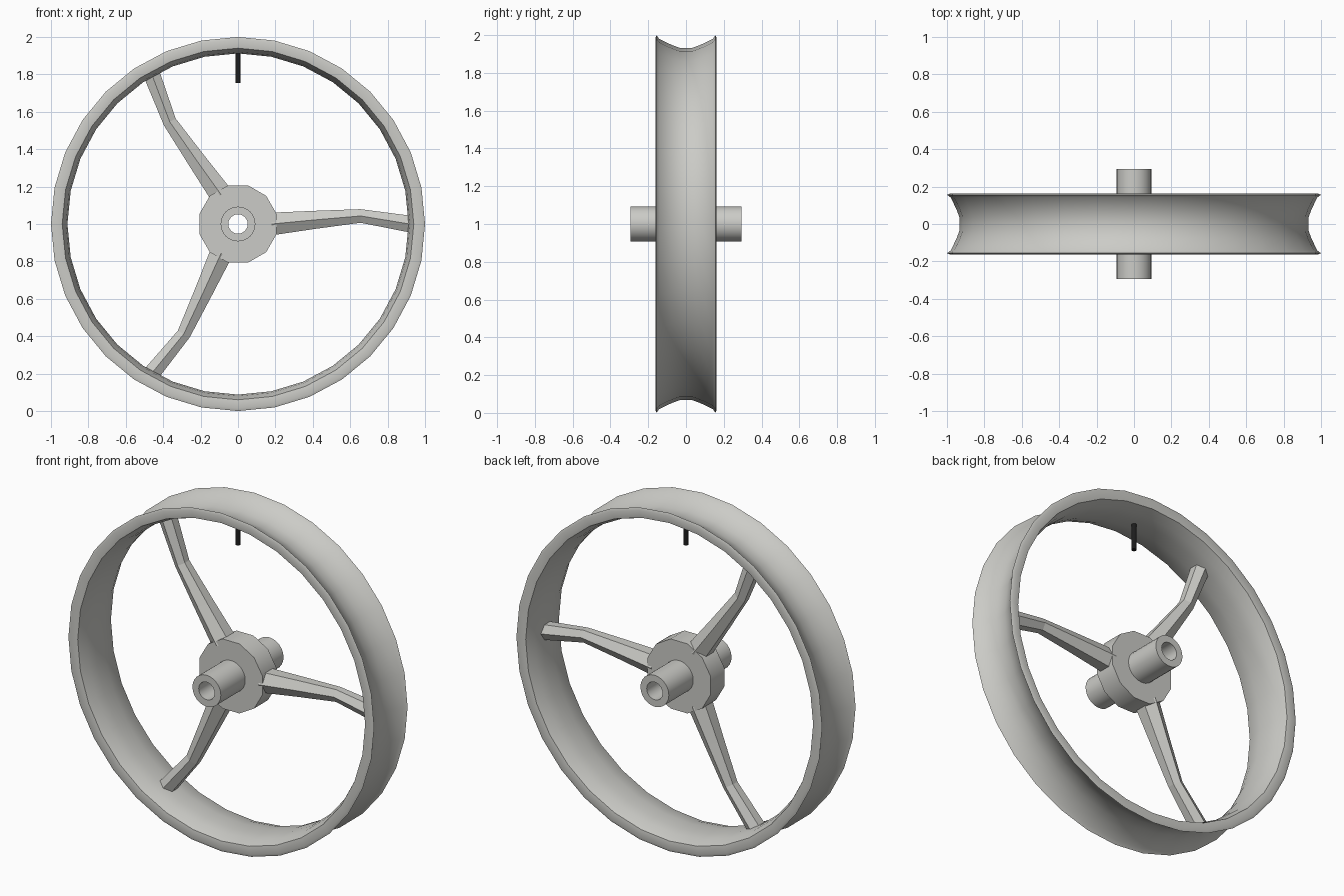
import bpy, bmesh, math
from mathutils import Vector

if "Cube" in bpy.data.objects:
    bpy.data.objects.remove(bpy.data.objects["Cube"])

CENTRE_Z = 1.0


def material(name, rgb):
    m = bpy.data.materials.new(name)
    m.diffuse_color = (*rgb, 1.0)
    m.use_nodes = True
    m.node_tree.nodes["Principled BSDF"].inputs["Base Color"].default_value = m.diffuse_color
    return m


grey = material("warm_light_grey", (0.60, 0.60, 0.57))
black = material("black_rubber", (0.012, 0.012, 0.012))


def finish(name, bm, mat, angle=None):
    bmesh.ops.recalc_face_normals(bm, faces=bm.faces[:])
    me = bpy.data.meshes.new(name)
    bm.to_mesh(me)
    bm.free()
    me.materials.append(mat)
    ob = bpy.data.objects.new(name, me)
    ob.location.z = CENTRE_Z
    bpy.context.collection.objects.link(ob)
    if angle:
        bpy.ops.object.select_all(action='DESELECT')
        ob.select_set(True)
        bpy.context.view_layer.objects.active = ob
        bpy.ops.object.shade_smooth_by_angle(angle=math.radians(angle))
    return ob


def bridge(bm, rings, closed):
    """Join consecutive rings of vertices with quads."""
    n = len(rings[0])
    for i in range(len(rings) if closed else len(rings) - 1):
        a, b = rings[i], rings[(i + 1) % len(rings)]
        for k in range(n):
            bm.faces.new((a[k], a[(k + 1) % n], b[(k + 1) % n], b[k]))


def lathe(name, profile, sides, start=0.0, angle=40):
    """Revolve a closed (radius, y) profile about the y axis."""
    bm = bmesh.new()
    rings = []
    for r, y in profile:
        rings.append([bm.verts.new((r * math.cos(start + k * math.tau / sides), y,
                                    r * math.sin(start + k * math.tau / sides)))
                      for k in range(sides)])
    bridge(bm, rings, True)
    return finish(name, bm, grey, angle)


# Rim: dished channel with thin raised lips, mirrored front to back
outer = [(0.94, 0.155), (0.985, 0.162), (1.0, 0.156), (0.98, 0.142),
         (0.95, 0.08), (0.933, 0.035)]
inner = [(0.912, 0.04), (0.92, 0.10)]
profile = (outer + [(r, -y) for r, y in reversed(outer)]
           + [(r, -y) for r, y in reversed(inner)] + inner)
lathe("rim", profile, 32, angle=35)

# Hub disc and hollow axle
lathe("hub", [(0.08, -0.065), (0.213, -0.065), (0.213, 0.065), (0.08, 0.065)],
      12, math.radians(15))
lathe("axle_tube", [(0.052, -0.293), (0.093, -0.293), (0.093, 0.293), (0.052, 0.293)], 24)

# Three bent, tapered hexagonal spokes: (distance, sideways offset, radius)
stations = [(0.18, 0.0, 0.07), (0.41, 0.022, 0.056), (0.655, 0.043, 0.042), (0.918, 0.0, 0.052)]
for s in range(3):
    t = s * math.tau / 3
    along = Vector((math.cos(t), 0, math.sin(t)))
    side = Vector((-math.sin(t), 0, math.cos(t)))
    front = Vector((0, -1, 0))
    bm = bmesh.new()
    rings = []
    for d, off, rad in stations:
        rings.append([bm.verts.new(along * d
                                   + side * (off + rad * math.sin(k * math.tau / 6))
                                   + front * (rad * math.cos(k * math.tau / 6)))
                      for k in range(6)])
    bridge(bm, rings, False)
    bm.faces.new(rings[0])
    bm.faces.new(rings[-1])
    finish(f"spoke_{s + 1}", bm, grey)

# Valve stem pointing inward from the top of the rim
bm = bmesh.new()
bmesh.ops.create_cone(bm, cap_ends=True, segments=10, radius1=0.015, radius2=0.015, depth=0.165)
bmesh.ops.translate(bm, verts=bm.verts[:], vec=(0, 0, 0.8375))
finish("valve_stem", bm, black, 40)
